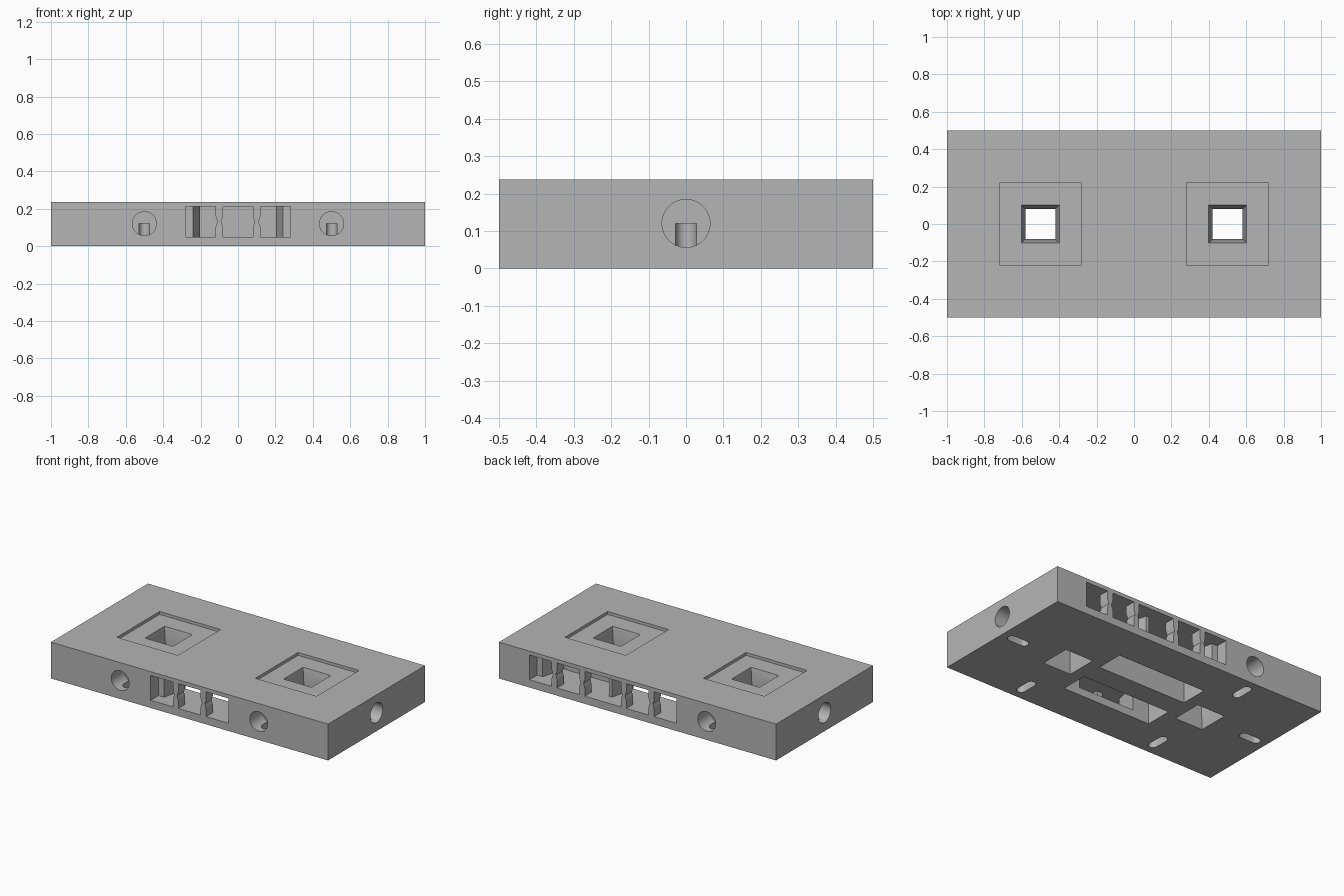
import bpy, bmesh, math
from mathutils import Matrix, Vector

if "Cube" in bpy.data.objects:
    bpy.data.objects.remove(bpy.data.objects["Cube"])

H = 0.237            # block height
SILL, HEAD = 0.05, 0.212   # window bottom and top

gray = bpy.data.materials.new("stone_gray")
gray.use_nodes = True
color = (0.46, 0.46, 0.46, 1)
gray.diffuse_color = color
gray.node_tree.nodes["Principled BSDF"].inputs["Base Color"].default_value = color


def make_object(name, bm):
    bmesh.ops.recalc_face_normals(bm, faces=bm.faces)
    mesh = bpy.data.meshes.new(name)
    bm.to_mesh(mesh)
    bm.free()
    mesh.materials.append(gray)
    obj = bpy.data.objects.new(name, mesh)
    bpy.context.collection.objects.link(obj)
    return obj


def prism(name, outline, low, high, place=Matrix.Identity(4)):
    """Extrude a flat outline from low to high along local z."""
    bm = bmesh.new()
    face = bm.faces.new([bm.verts.new((x, y, low)) for x, y in outline])
    new = bmesh.ops.extrude_face_region(bm, geom=[face])["geom"]
    top = [v for v in new if isinstance(v, bmesh.types.BMVert)]
    bmesh.ops.translate(bm, verts=top, vec=(0, 0, high - low))
    bmesh.ops.transform(bm, matrix=place, verts=bm.verts)
    return make_object(name, bm)


def rect(x0, x1, y0, y1):
    return [(x0, y0), (x1, y0), (x1, y1), (x0, y1)]


def stadium(start, end, radius, steps=16):
    """Rounded slot outline along x."""
    points = []
    for center, turn in ((end, -math.pi / 2), (start, math.pi / 2)):
        for i in range(steps + 1):
            a = turn + math.pi * i / steps
            points.append((center + radius * math.cos(a), radius * math.sin(a)))
    return points


def square_cone(name, x, bottom, top, z0, z1):
    bm = bmesh.new()
    root = math.sqrt(2)
    spin = Matrix.Translation((x, 0, (z0 + z1) / 2)) @ Matrix.Rotation(math.pi / 4, 4, "Z")
    bmesh.ops.create_cone(bm, cap_ends=True, segments=4, radius1=bottom * root,
                          radius2=top * root, depth=z1 - z0, matrix=spin)
    return make_object(name, bm)


block = prism("block", rect(-1, 1, -0.5, 0.5), 0, H)


def cut(cutter):
    """Subtract the cutter from the block and discard it."""
    cutter.hide_render = True
    mod = block.modifiers.new("cut", "BOOLEAN")
    mod.operation = "DIFFERENCE"
    mod.solver = "EXACT"
    mod.object = cutter
    graph = bpy.context.evaluated_depsgraph_get()
    mesh = bpy.data.meshes.new_from_object(block.evaluated_get(graph))
    block.modifiers.clear()
    block.data = mesh
    bpy.data.objects.remove(cutter)


# Long slots open to the underside
for side in (-1, 1):
    y0, y1 = sorted((side * 0.07, side * 0.25))
    cut(prism("slot", rect(-0.32, 0.32, y0, y1), -0.1, HEAD))

# Square recesses with hourglass through holes
for x in (-0.5, 0.5):
    cut(prism("recess", rect(x - 0.22, x + 0.22, -0.22, 0.22), 0.218, H + 0.1))
    cut(square_cone("upper_funnel", x, 0.08, 0.105, 0.11, 0.24))
    cut(square_cone("lower_funnel", x, 0.105, 0.08, -0.02, 0.1101))


def window_group(x, side, inner):
    """Three windows leading into one narrowing tunnel."""
    tunnel = [(x - 0.24, side * 0.42), (x + 0.24, side * 0.42),
              (x + 0.2, side * inner), (x - 0.2, side * inner)]
    flat = [(x - 0.28, side * 0.43), (x + 0.28, side * 0.43),
            (x + 0.28, side * 0.42), (x - 0.28, side * 0.42)]
    cut(prism("tunnel", tunnel, SILL, HEAD))
    cut(prism("tunnel_mouth", flat, SILL, HEAD))
    upright = Matrix.Rotation(math.pi / 2, 4, "X")
    for n in (-1, 0, 1):
        left, right = x + n * 0.2 - 0.08, x + n * 0.2 + 0.08
        l_dent = 0.01 if n > -1 else 0
        r_dent = 0.01 if n < 1 else 0
        mid = (SILL + HEAD) / 2
        outline = [(left, SILL), (right, SILL), (right, mid - 0.03),
                   (right + r_dent, mid), (right, mid + 0.03), (right, HEAD),
                   (left, HEAD), (left, mid + 0.03), (left - l_dent, mid),
                   (left, mid - 0.03)]
        ends = sorted((-side * 0.6, -side * 0.425))
        cut(prism("window", outline, ends[0], ends[1], upright))


window_group(0, -1, 0.24)
window_group(0, 1, 0.24)
window_group(0.5, 1, 0.26)

# Round side sockets with a curved end and a small slot below
sockets = [((1, 0), 180), ((-1, 0), 0), ((-0.5, -0.5), 90),
           ((0.5, -0.5), 90), ((-0.5, 0.5), -90)]
for (x, y), angle in sockets:
    inward = Matrix.Translation((x, y, 0)) @ Matrix.Rotation(math.radians(angle), 4, "Z")
    bm = bmesh.new()
    lay = inward @ Matrix.Translation((0.02, 0, 0.12)) @ Matrix.Rotation(math.pi / 2, 4, "Y")
    bmesh.ops.create_cone(bm, cap_ends=True, segments=48, radius1=0.064,
                          radius2=0.064, depth=0.22, matrix=lay)
    socket = make_object("socket", bm)
    # Round the far end with an upright rounded outline
    end = prism("socket_end", stadium(-0.2, 0.125, 0.066), 0, H, inward)
    mod = socket.modifiers.new("round", "BOOLEAN")
    mod.operation = "INTERSECT"
    mod.object = end
    graph = bpy.context.evaluated_depsgraph_get()
    rounded = bpy.data.meshes.new_from_object(socket.evaluated_get(graph))
    socket.modifiers.clear()
    socket.data = rounded
    bpy.data.objects.remove(end)
    cut(socket)
    cut(prism("drain", stadium(0.075, 0.165, 0.028, 8), -0.1, 0.12, inward))

block.data.materials.clear()
block.data.materials.append(gray)
block.data.polygons.foreach_set("material_index", [0] * len(block.data.polygons))
bpy.ops.object.select_all(action="DESELECT")
block.select_set(True)
bpy.context.view_layer.objects.active = block
bpy.ops.object.shade_smooth_by_angle(angle=math.radians(25))
